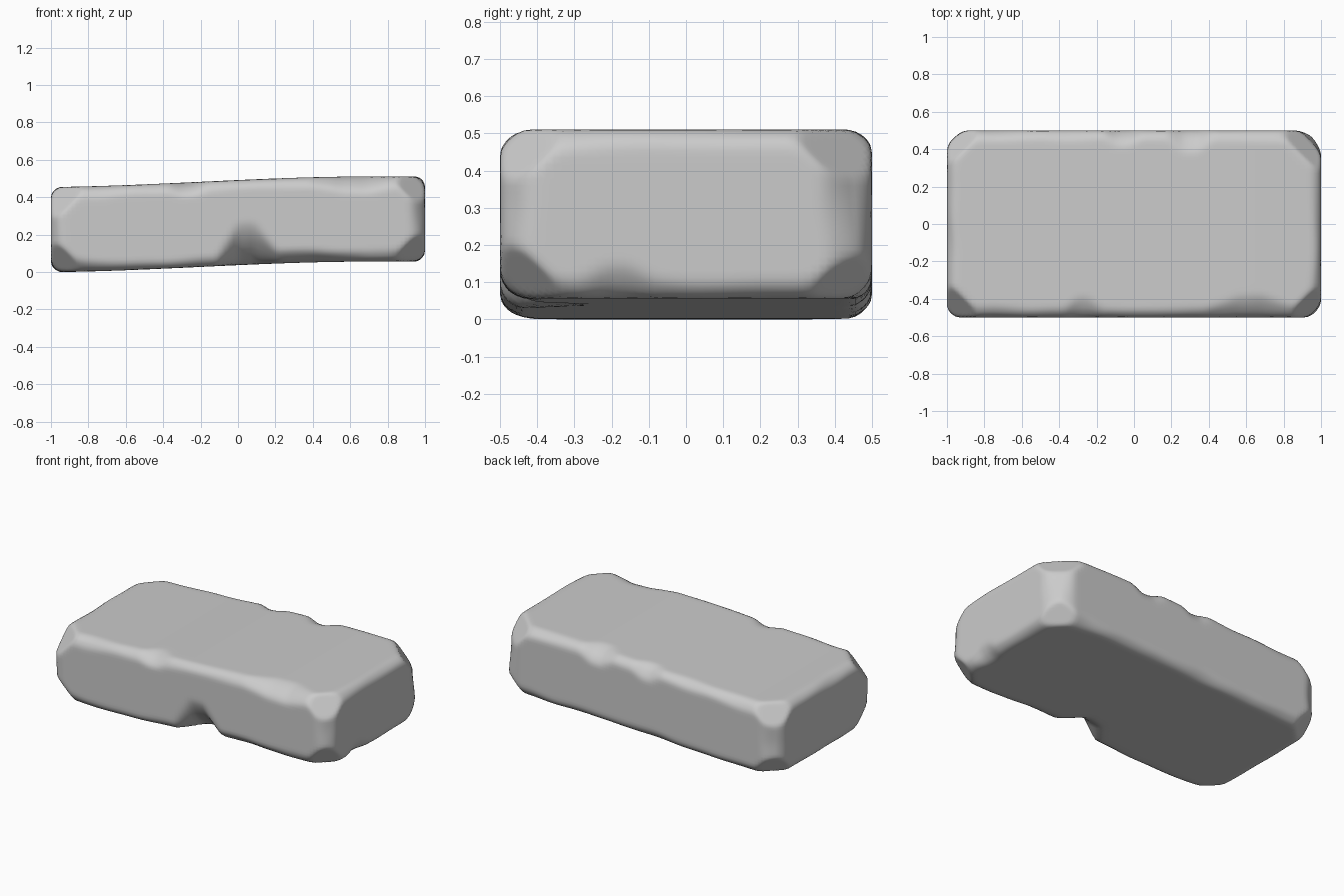
import bpy, bmesh
from itertools import product
from mathutils import Vector, noise

if "Cube" in bpy.data.objects:
    bpy.data.objects.remove(bpy.data.objects["Cube"])

HALF = Vector((1.0, 0.5, 0.2275))

# Chips: edge (axis along, side on next axis, side on the other axis) ->
# (position, half length, extra wear on next axis, extra wear on the other)
CHIPS = {
    (0, -1, 1): [(-.27, .1, .07, .02), (.62, .24, .07, .04)],
    (0, 1, 1): [(-.06, .1, .04, .04), (.3, .12, .07, .05)],
    (0, -1, -1): [(.05, .16, .13, .18), (.3, .4, .06, .02)],
    (1, -1, 1): [(-.18, .1, .04, .02)],
}


def edge_wear(edge, p):
    """How far wear reaches in from an edge, on each of its two faces."""
    ax, s1, s2 = edge
    if ax == 2:                                   # upright edges, back ones rounder
        w1 = w2 = .09 + .025 * (s2 + s1)/2 + (.02 if s2 > 0 else 0)
    else:                                         # level edges, wider near the ends
        w1 = w2 = .05 + .03 * (abs(p[ax]) / HALF[ax]) ** 4
    k = 1 + .3 * noise.noise(p * 4)
    w1, w2 = w1 * k, w2 * k
    for pos, length, e1, e2 in CHIPS.get(edge, []):
        f = max(0, 1 - abs(p[ax] - pos) / length)
        f = min(1, f * 1.4)
        w1, w2 = w1 + e1 * f, w2 + e2 * f
    return w1, w2


def wear(p):
    src = p.copy()
    # rounded and chipped edges
    for ax, s1, s2 in product(range(3), (-1, 1), (-1, 1)):
        i, j = (ax + 1) % 3, (ax + 2) % 3
        w1, w2 = edge_wear((ax, s1, s2), src)
        u = 1 - (HALF[i] - s1 * p[i]) / w1
        v = 1 - (HALF[j] - s2 * p[j]) / w2
        if u > 0 and v > 0:
            n = (u ** 1.5 + v ** 1.5) ** (1 / 1.5)
            if n > 1:
                p[i] = s1 * (HALF[i] - w1 * (1 - u / n))
                p[j] = s2 * (HALF[j] - w2 * (1 - v / n))
    # broken corners
    for signs in product((-1, 1), repeat=3):
        cut = .24 if signs == (1, 1, 1) else .2
        d = sum(HALF[i] - signs[i] * p[i] for i in range(3))
        if d < cut:
            p -= Vector(signs) * ((cut - d) / 3)
    return p


# Block, sliced into an even grid
bm = bmesh.new()
bmesh.ops.create_cube(bm, size=2)
bmesh.ops.scale(bm, vec=HALF, verts=bm.verts)
for axis, count in enumerate((88, 48, 24)):
    normal = Vector((0, 0, 0))
    normal[axis] = 1
    for k in range(1, count):
        co = normal * (HALF[axis] * (2 * k / count - 1))
        bmesh.ops.bisect_plane(bm, geom=bm.verts[:] + bm.edges[:] + bm.faces[:],
                               plane_co=co, plane_no=normal)

# Wear the edges, soften slightly, then bend the slab into a gentle S
for v in bm.verts:
    v.co = wear(v.co.copy())
bmesh.ops.smooth_vert(bm, verts=bm.verts, factor=.5,
                      use_axis_x=True, use_axis_y=True, use_axis_z=True)
for v in bm.verts:
    t = max(0, min(1, (v.co.x + 1.1) / 1.8))
    v.co.z += HALF.z + .057 * t * t * (3 - 2 * t)
low = min(v.co.z for v in bm.verts)
for v in bm.verts:
    v.co.z -= low
bmesh.ops.recalc_face_normals(bm, faces=bm.faces)

mesh = bpy.data.meshes.new("stone_brick")
bm.to_mesh(mesh)
bm.free()
mesh.shade_smooth()
brick = bpy.data.objects.new("stone_brick", mesh)
bpy.context.collection.objects.link(brick)
